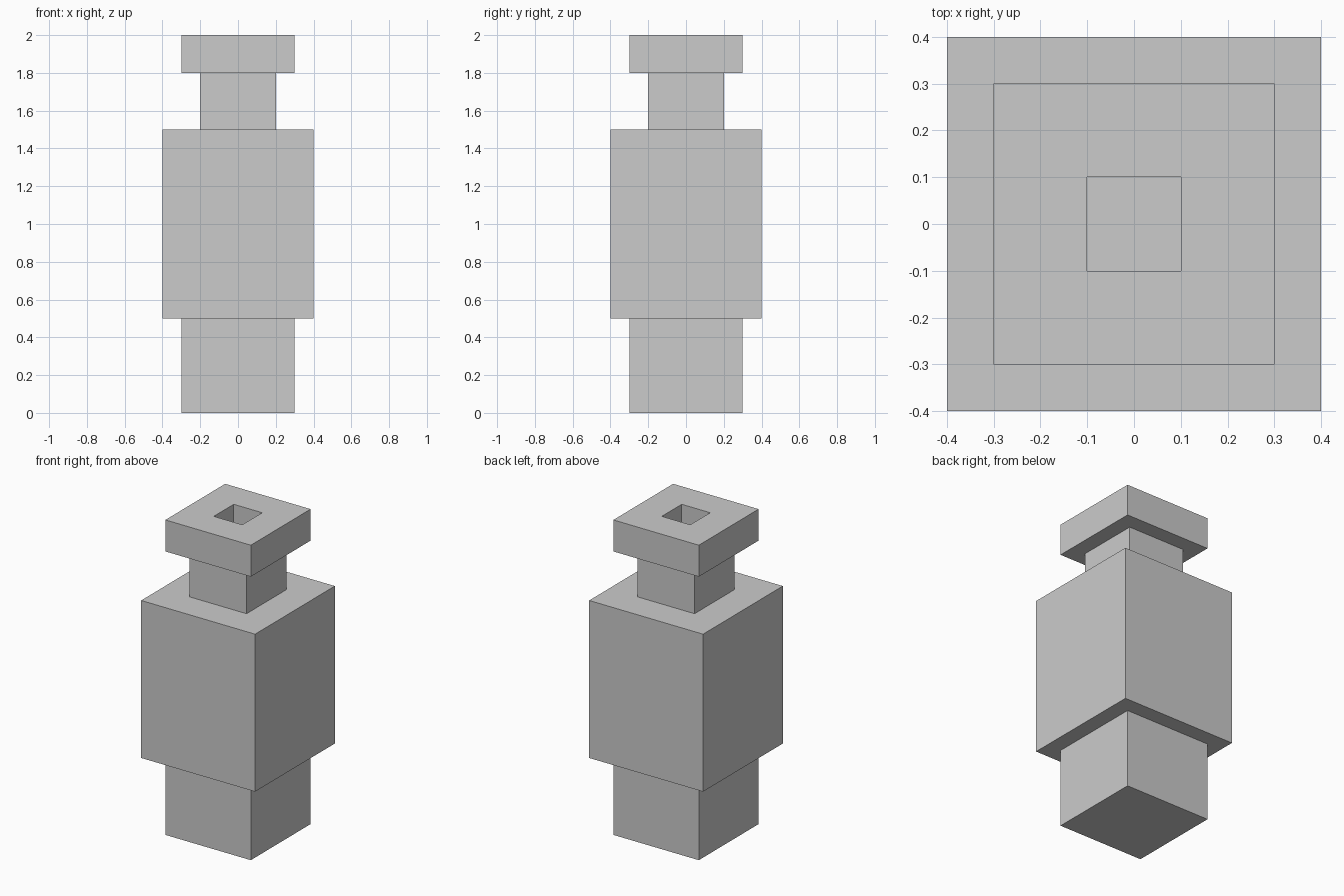
import bpy, bmesh

if "Cube" in bpy.data.objects:
    bpy.data.objects.remove(bpy.data.objects["Cube"])

grey = bpy.data.materials.new("light grey")
grey.diffuse_color = (0.6, 0.6, 0.6, 1)
grey.use_nodes = True
grey.node_tree.nodes["Principled BSDF"].inputs["Base Color"].default_value = grey.diffuse_color

# Square cross-sections (half width, height) from the base centre up,
# over the lip and down into the hollow neck
profile = [(0.3, 0.0), (0.3, 0.5), (0.4, 0.5), (0.4, 1.5), (0.2, 1.5),
           (0.2, 1.8), (0.3, 1.8), (0.3, 2.0), (0.1, 2.0), (0.1, 1.5)]

bm = bmesh.new()
rings = [[bm.verts.new((sx * r, sy * r, z))
          for sx, sy in ((-1, -1), (1, -1), (1, 1), (-1, 1))]
         for r, z in profile]

# Walls and ledges between neighbouring sections
for low, high in zip(rings, rings[1:]):
    for i in range(4):
        j = (i + 1) % 4
        bm.faces.new((low[i], low[j], high[j], high[i]))

# Underside and floor of the hole
bm.faces.new(rings[0][::-1])
bm.faces.new(rings[-1])
bmesh.ops.recalc_face_normals(bm, faces=bm.faces)

mesh = bpy.data.meshes.new("square_bottle")
bm.to_mesh(mesh)
bm.free()
mesh.materials.append(grey)
bottle = bpy.data.objects.new("square_bottle", mesh)
bpy.context.collection.objects.link(bottle)
